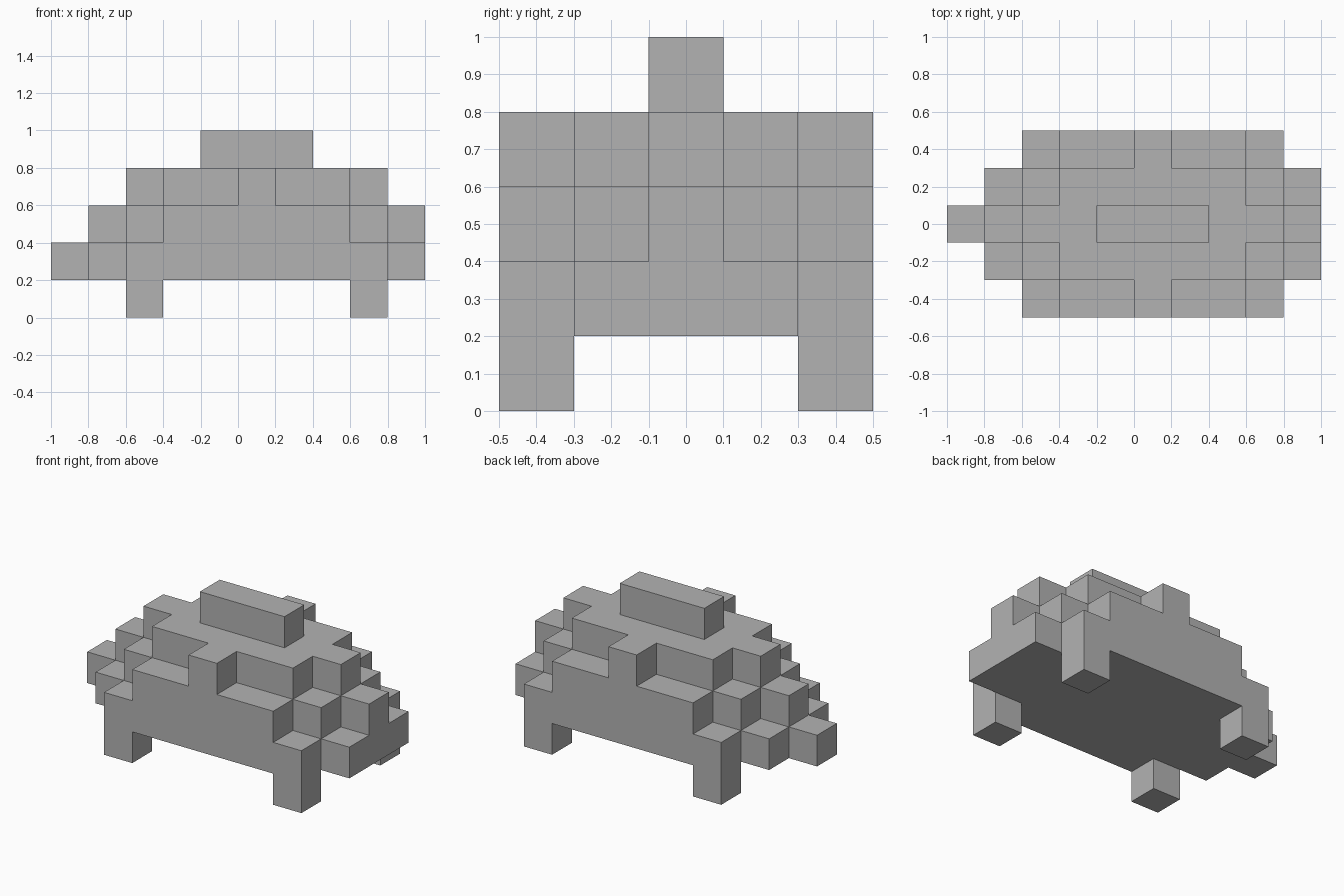
import bpy
import bmesh
from math import radians
from mathutils import Vector

if "Cube" in bpy.data.objects:
    bpy.data.objects.remove(bpy.data.objects["Cube"], do_unlink=True)

UNIT = 0.2
ORIGIN = Vector((-1.0, -0.5, 0.0))

grey = bpy.data.materials.new("plain_grey")
grey.use_nodes = True
grey.diffuse_color = (0.45, 0.45, 0.45, 1)
grey.node_tree.nodes["Principled BSDF"].inputs["Base Color"].default_value = grey.diffuse_color

# Heights in blocks along the length, for the middle, inner and outer rows
ROW_HEIGHTS = {0: "2344555443", 1: "0234444432", 2: "0023343320"}


def block_cells():
    """Cells of each part, keyed by (x, y, z) block index."""
    cells = {}
    for row, heights in ROW_HEIGHTS.items():
        for y in {2 - row, 2 + row}:
            for x, height in enumerate(heights):
                for z in range(1, int(height)):
                    cells[x, y, z] = "ridge" if z == 4 else "stepped_body"
    # One leg under each corner
    for x, end in ((2, "right"), (8, "left")):
        for y, side in ((0, "front"), (4, "back")):
            cells[x, y, 0] = f"{side}_{end}_leg"
    return cells


def outer_faces(bm, cell, cells):
    """Add only the sides of a block that are open to the air."""
    for axis in range(3):
        for sign in (-1, 1):
            neighbour = list(cell)
            neighbour[axis] += sign
            if tuple(neighbour) in cells:
                continue
            normal, u = Vector(), Vector()
            normal[axis] = sign
            u[(axis + 1) % 3] = 1
            v = normal.cross(u)
            centre = Vector(cell) + Vector((0.5, 0.5, 0.5)) + normal / 2
            corners = ((-1, -1), (1, -1), (1, 1), (-1, 1))
            bm.faces.new([bm.verts.new(ORIGIN + UNIT * (centre + (u * a + v * b) / 2))
                          for a, b in corners])


def build_part(name, cells):
    bm = bmesh.new()
    for cell, part in cells.items():
        if part == name:
            outer_faces(bm, cell, cells)
    bmesh.ops.remove_doubles(bm, verts=bm.verts[:], dist=0.001)
    # Join flat neighbouring squares into whole faces
    bmesh.ops.dissolve_limit(bm, angle_limit=radians(1), verts=bm.verts[:], edges=bm.edges[:])
    mesh = bpy.data.meshes.new(name)
    bm.to_mesh(mesh)
    bm.free()
    mesh.materials.append(grey)
    bpy.context.collection.objects.link(bpy.data.objects.new(name, mesh))


all_cells = block_cells()
for part_name in sorted(set(all_cells.values())):
    build_part(part_name, all_cells)
